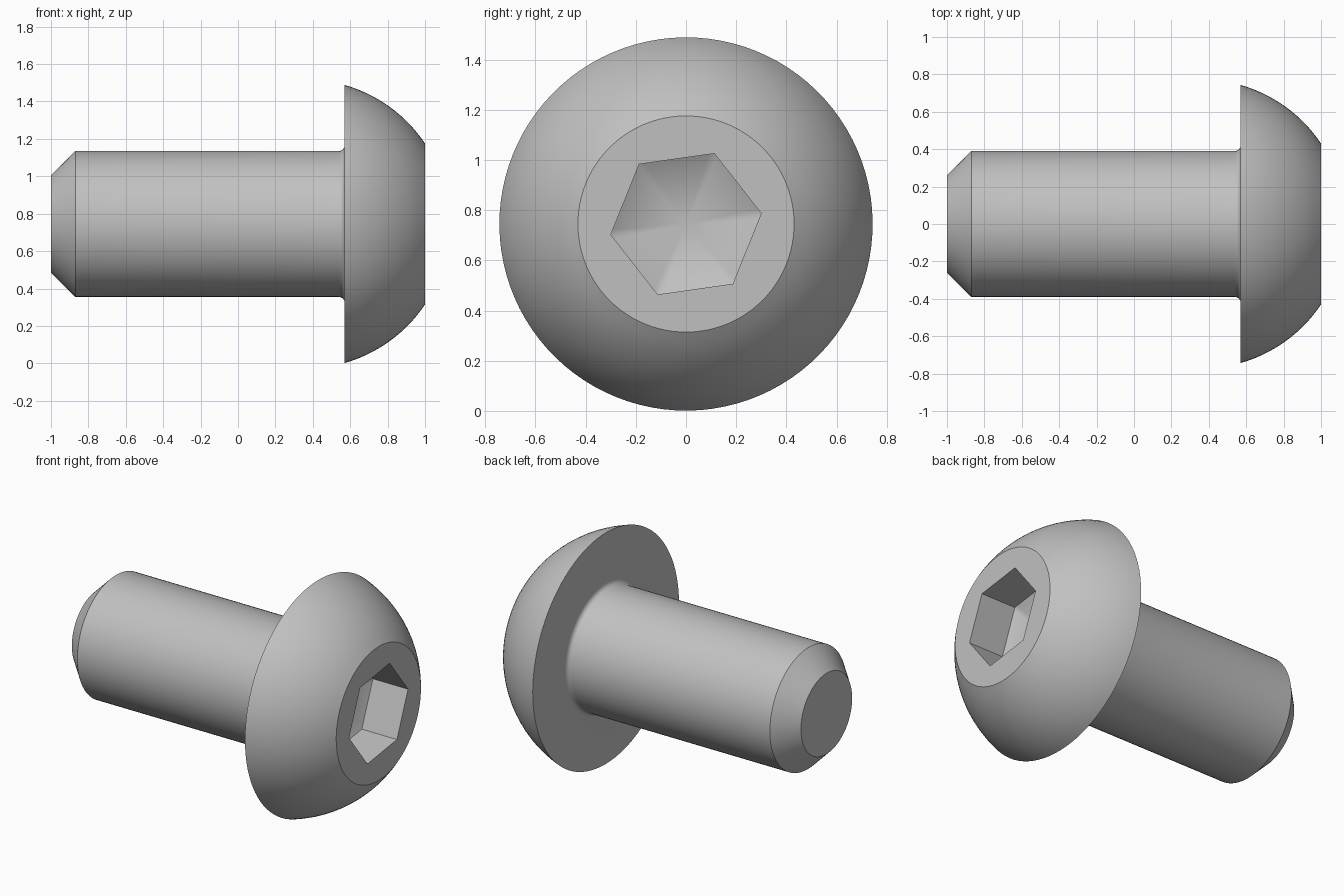
import bpy, bmesh
from math import sin, cos, pi, radians, sqrt

cube = bpy.data.objects.get("Cube")
if cube:
    bpy.data.objects.remove(cube, do_unlink=True)

SEGMENTS = 96
AXIS_Z = 0.745
HEX_TURN = radians(8.1)
HEX_APOTHEM = 0.262


def circle(radius):
    return lambda a: radius


def hexagon(a):
    # distance from the centre to the side of the hexagon at angle a
    return HEX_APOTHEM / cos(a % (pi / 3) - pi / 6)


def ring(bm, x, outline):
    verts = []
    for i in range(SEGMENTS):
        a = 2 * pi * i / SEGMENTS
        r, t = outline(a), a + HEX_TURN
        verts.append(bm.verts.new((x, r * cos(t), AXIS_Z + r * sin(t))))
    return verts


# Chamfered tip and shank
sections = [(-1.0, circle(0.26)), (-0.87, circle(0.39)), (0.54, circle(0.39))]

# Fillet under the head
for k in range(1, 5):
    a = k * pi / 8
    sections.append((0.54 + 0.03 * sin(a), circle(0.42 - 0.03 * cos(a))))

# Domed head, a slice of a sphere centred on the axis
dome_x, dome_r = 0.358, 0.773
for k in range(17):
    x = 0.57 + 0.43 * k / 16
    sections.append((x, circle(sqrt(dome_r ** 2 - (x - dome_x) ** 2))))

# Hexagonal socket walls
sections += [(1.0, hexagon), (0.75, hexagon)]

bm = bmesh.new()
rings = [ring(bm, x, outline) for x, outline in sections]
for a, b in zip(rings, rings[1:]):
    for i in range(SEGMENTS):
        j = (i + 1) % SEGMENTS
        bm.faces.new((a[i], a[j], b[j], b[i]))

# Flat tip end and pointed socket floor
bm.faces.new(rings[0])
apex = bm.verts.new((0.61, 0, AXIS_Z))
floor = rings[-1]
for i in range(SEGMENTS):
    bm.faces.new((floor[i], floor[(i + 1) % SEGMENTS], apex))
bmesh.ops.recalc_face_normals(bm, faces=bm.faces)

mesh = bpy.data.meshes.new("button_head_screw")
bm.to_mesh(mesh)
bm.free()
screw = bpy.data.objects.new("button_head_screw", mesh)
bpy.context.collection.objects.link(screw)

# Plain grey metal
color = (0.53, 0.53, 0.53, 1)
metal = bpy.data.materials.new("grey_metal")
metal.use_nodes = True
metal.diffuse_color = color
for node in metal.node_tree.nodes:
    if node.type == 'BSDF_PRINCIPLED':
        node.inputs["Base Color"].default_value = color
mesh.materials.append(metal)

# Smooth shading with crisp edges
for obj in bpy.context.selected_objects:
    obj.select_set(False)
screw.select_set(True)
bpy.context.view_layer.objects.active = screw
bpy.ops.object.shade_smooth_by_angle(angle=radians(30))
